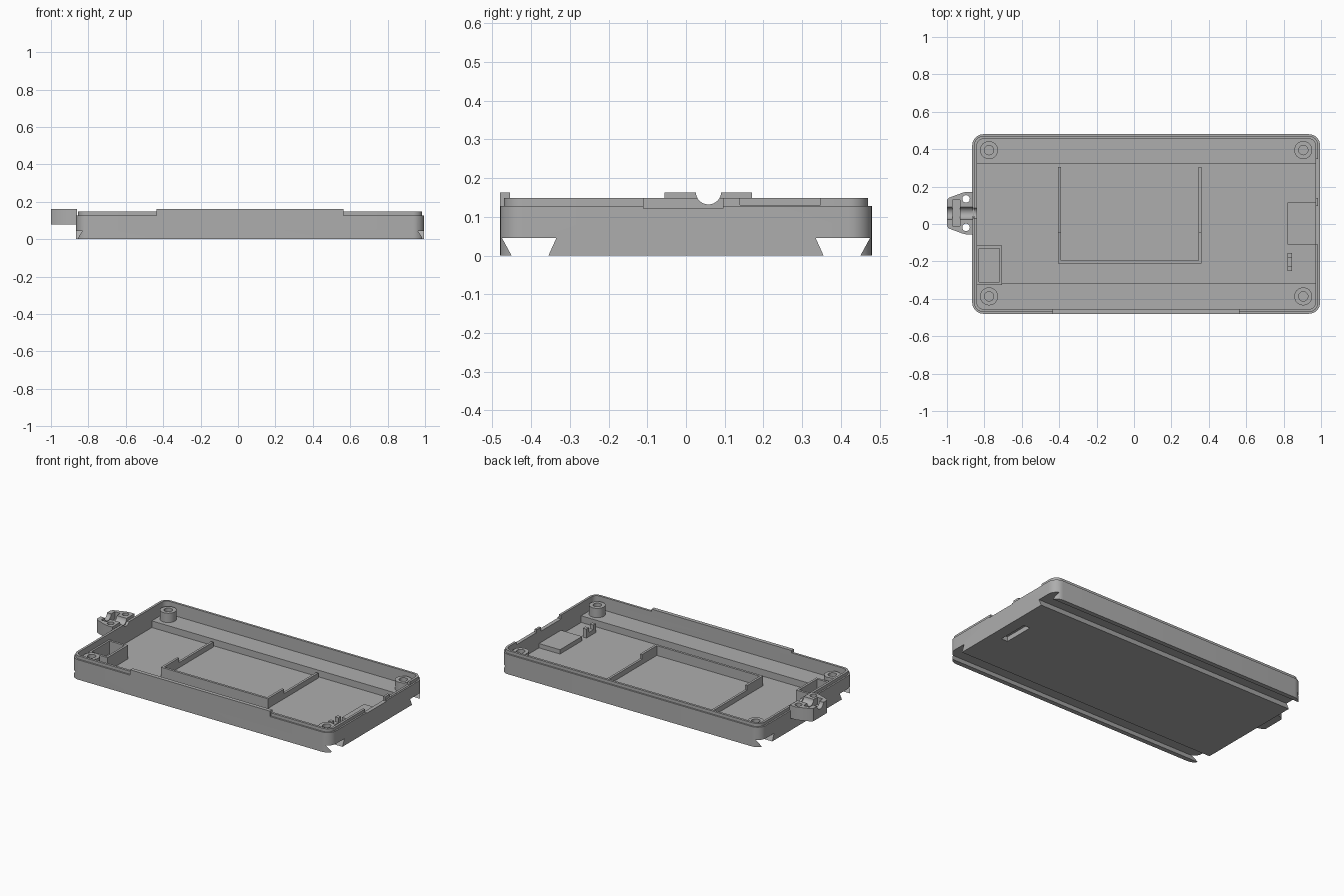
import bpy, bmesh, math

if "Cube" in bpy.data.objects:
    bpy.data.objects.remove(bpy.data.objects["Cube"], do_unlink=True)

grey = bpy.data.materials.new("matte grey")
grey.use_nodes = True
grey.diffuse_color = (0.42, 0.42, 0.42, 1)
grey.node_tree.nodes["Principled BSDF"].inputs["Base Color"].default_value = (0.42, 0.42, 0.42, 1)

X0, X1, Y = -0.865, 0.995, 0.48          # case outline
FLOOR, LEDGE, SHOULDER, RIM, TAB = 0.022, 0.065, 0.128, 0.148, 0.163


def loft(name, rings):
    """Closed solid through rings of equal point count."""
    bm = bmesh.new()
    loops = [[bm.verts.new(p) for p in ring] for ring in rings]
    n = len(loops[0])
    for a, b in zip(loops, loops[1:]):
        for i in range(n):
            j = (i + 1) % n
            bm.faces.new((a[i], a[j], b[j], b[i]))
    bm.faces.new(loops[0][::-1])
    bm.faces.new(loops[-1])
    bmesh.ops.recalc_face_normals(bm, faces=bm.faces)
    mesh = bpy.data.meshes.new(name)
    bm.to_mesh(mesh)
    bm.free()
    mesh.materials.append(grey)
    obj = bpy.data.objects.new(name, mesh)
    bpy.context.collection.objects.link(obj)
    return obj


def prism(name, outline, z0, z1):
    return loft(name, [[(x, y, z) for x, y in outline] for z in (z0, z1)])


def box(name, x0, x1, y0, y1, z0, z1):
    return prism(name, [(x0, y0), (x1, y0), (x1, y1), (x0, y1)], z0, z1)


def x_prism(name, outline, x0, x1):
    return loft(name, [[(x, y, z) for y, z in outline] for x in (x0, x1)])


def circle(cx, cy, r, n=32):
    return [(cx + r * math.cos(2 * math.pi * i / n), cy + r * math.sin(2 * math.pi * i / n))
            for i in range(n)]


def rounded(inset, r=0.06, steps=8):
    """Rounded outline of the case, shrunk by inset."""
    r -= inset
    xa, xb, y = X0 + inset + r, X1 - inset - r, Y - inset - r
    pts = []
    for k, (cx, cy) in enumerate([(xb, y), (xa, y), (xa, -y), (xb, -y)]):
        for i in range(steps + 1):
            a = math.pi / 2 * (k + i / steps)
            pts.append((cx + r * math.cos(a), cy + r * math.sin(a)))
    return pts


def boolean(obj, other, operation="DIFFERENCE"):
    mod = obj.modifiers.new("boolean", "BOOLEAN")
    mod.operation, mod.solver, mod.object = operation, "EXACT", other
    bpy.context.view_layer.objects.active = obj
    bpy.ops.object.modifier_apply(modifier=mod.name)
    bpy.data.objects.remove(other, do_unlink=True)


def smooth(obj):
    bpy.ops.object.select_all(action="DESELECT")
    obj.select_set(True)
    bpy.context.view_layer.objects.active = obj
    bpy.ops.object.shade_smooth_by_angle(angle=math.radians(30))


# Case shell with stepped lip and raised front wall
levels = [(0, 0), (SHOULDER, 0), (SHOULDER, 0.01), (RIM, 0.01)]
case = loft("case_shell", [[(x, y, z) for x, y in rounded(i)] for z, i in levels])
boolean(case, box("tab", -0.435, 0.565, -Y, -0.45, 0.1, TAB), "UNION")

# Hollow inside, leaving a ledge along each long wall
boolean(case, prism("cutter", rounded(0.025), LEDGE, 0.3))
boolean(case, box("cutter", X0 + 0.025, X1 - 0.025, -0.315, 0.32, FLOOR, 0.2))

# Dovetail grooves under both ledges
for s in (-1, 1):
    groove = [(s * 0.45, 0), (s * 0.475, 0.045), (s * 0.335, 0.045), (s * 0.355, 0)]
    low = [(y + (y - s * 0.403) * 0.05 * (z == 0) * -1, z if z else -0.005) for y, z in groove]
    boolean(case, x_prism("cutter", low, -1.1, 1.1))

# Connector openings in the right-hand rim, pocket beneath, cable passage
for y0, y1, z in [(-0.11, 0.095, 0.122), (0.14, 0.347, 0.13)]:
    boolean(case, box("cutter", 0.95, 1.1, y0, y1, z, 0.2))
boolean(case, box("cutter", 0.875, 0.92, -0.09, 0.11, -0.02, 0.03))
CABLE_Y, CABLE_Z, CABLE_R = 0.058, 0.165, 0.033
boolean(case, x_prism("cutter", circle(CABLE_Y, CABLE_Z, CABLE_R), -1.1, -0.8))
smooth(case)

# Screw posts in the four corners
for x, x_name in ((-0.775, "right"), (0.905, "left")):
    for y, y_name in ((-0.387, "front"), (0.395, "back")):
        post = prism(f"screw_post_{y_name}_{x_name}", circle(x, y, 0.048), LEDGE - 0.01, 0.125)
        boolean(post, prism("cutter", circle(x, y, 0.025), LEDGE + 0.005, 0.2))
        smooth(post)

# Display tray: tall front, side walls stepping down
TX0, TX1, TY0, T = -0.405, 0.36, -0.21, 0.015
box("tray_front", TX0, TX1, TY0, TY0 + T, FLOOR - 0.005, 0.085)
for x, side in ((TX0, "right"), (TX1 - T, "left")):
    wall = [(TY0 + T, FLOOR - 0.005), (0.305, FLOOR - 0.005), (0.305, 0.055),
            (-0.045, 0.055), (-0.045, 0.085), (TY0 + T, 0.085)]
    x_prism(f"tray_side_{side}", wall, x, x + T)

# Open compartment against the right wall
bay = box("side_compartment", -0.843, -0.705, -0.325, -0.115, FLOOR - 0.005, 0.11)
boolean(bay, box("cutter", -0.828, -0.72, -0.31, -0.13, FLOOR + 0.005, 0.2))

# Connector pad and forked bracket at the left end
pad = box("connector_pad", 0.82, 0.972, -0.11, 0.115, FLOOR - 0.005, 0.05)
boolean(pad, box("cutter", 0.875, 0.92, -0.09, 0.11, 0, 0.03))
fork = [(-0.25, FLOOR - 0.005), (-0.155, FLOOR - 0.005), (-0.155, 0.08), (-0.18, 0.08),
        (-0.18, 0.05), (-0.225, 0.05), (-0.225, 0.08), (-0.25, 0.08)]
x_prism("forked_bracket", fork, 0.82, 0.845)

# Cable clamp outside the right wall
half = [(0, 0.07), (0.01, 0.082), (0.08, 0.108), (0.1, 0.113), (0.14, 0.113)]
outline = [(x - 1, CABLE_Y - w) for x, w in half] + [(x - 1, CABLE_Y + w) for x, w in half[::-1]]
clamp = prism("cable_clamp", outline, 0.08, TAB)
boolean(clamp, x_prism("cutter", circle(CABLE_Y, CABLE_Z, CABLE_R), -1.1, -0.8))
for s in (-1, 1):
    boolean(clamp, prism("cutter", circle(-0.898, CABLE_Y + s * 0.076, 0.02, 24), 0, 0.2))
# Tie slot passing beneath the cable channel
boolean(clamp, box("cutter", -0.97, -0.93, CABLE_Y - 0.07, CABLE_Y + 0.07, 0.115, 0.2))
smooth(clamp)
